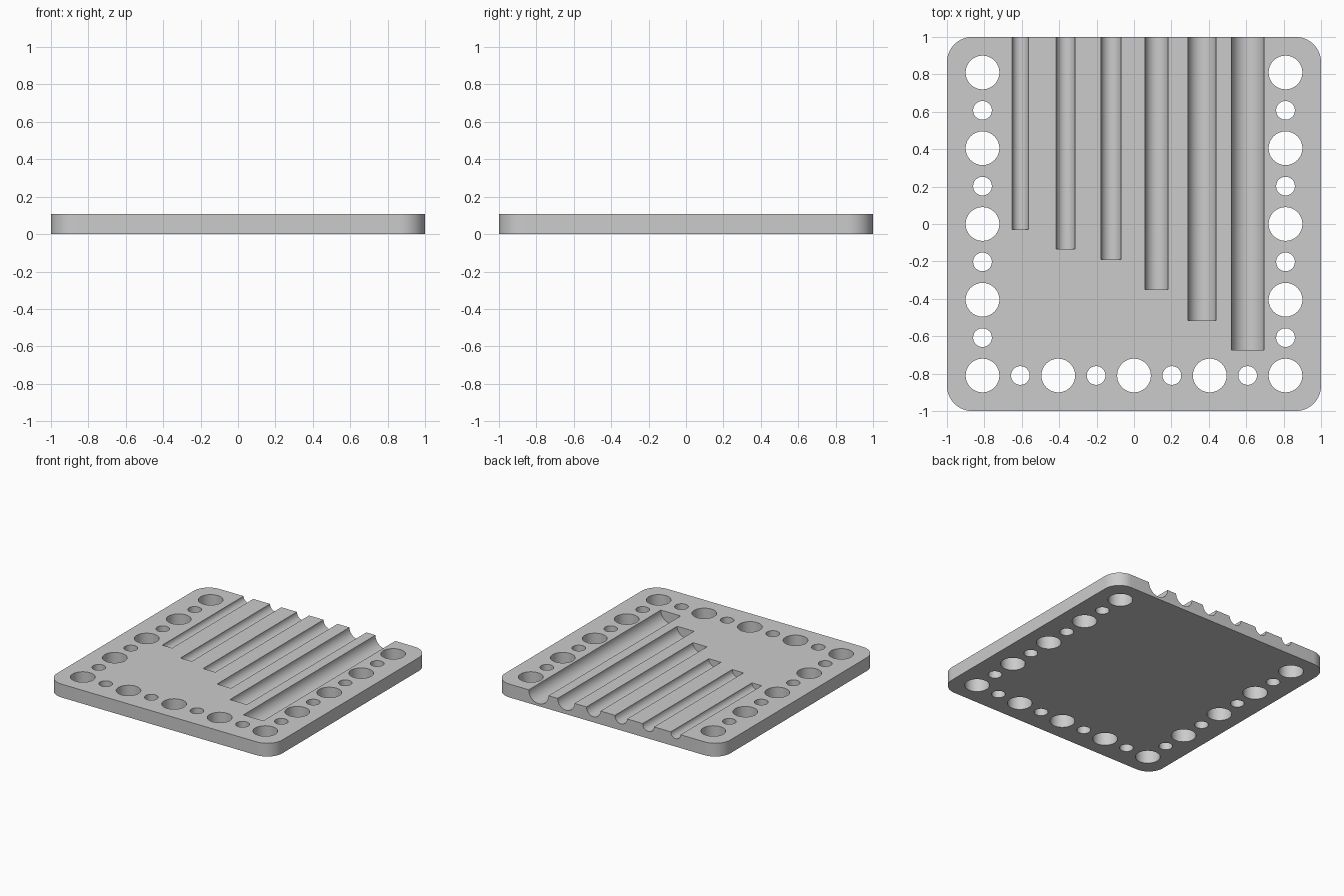
import bpy, bmesh
from math import radians, cos, sin, pi
from mathutils import Matrix

if "Cube" in bpy.data.objects:
    bpy.data.objects.remove(bpy.data.objects["Cube"])

THICK = 0.107
CORNER = 0.135
PITCH = 0.2025

grey = bpy.data.materials.new("light_grey")
grey.use_nodes = True
grey.diffuse_color = (0.6, 0.6, 0.6, 1)
grey.node_tree.nodes["Principled BSDF"].inputs["Base Color"].default_value = (0.6, 0.6, 0.6, 1)


def make_object(name, bm):
    bmesh.ops.recalc_face_normals(bm, faces=bm.faces)
    mesh = bpy.data.meshes.new(name)
    bm.to_mesh(mesh)
    bm.free()
    mesh.materials.append(grey)
    obj = bpy.data.objects.new(name, mesh)
    bpy.context.collection.objects.link(obj)
    return obj


def add_cylinder(bm, radius, length, matrix):
    bmesh.ops.create_cone(bm, cap_ends=True, segments=64, radius1=radius,
                          radius2=radius, depth=length, matrix=matrix)


# Rounded square plate, extruded from its outline
bm = bmesh.new()
outline = []
inner = 1 - CORNER
for quarter, (sx, sy) in enumerate([(1, 1), (-1, 1), (-1, -1), (1, -1)]):
    for i in range(17):
        a = (quarter + i / 16) * pi / 2
        outline.append(bm.verts.new((sx * inner + CORNER * cos(a),
                                     sy * inner + CORNER * sin(a), 0)))
base = bm.faces.new(outline)
top = bmesh.ops.extrude_face_region(bm, geom=[base])["geom"]
bmesh.ops.translate(bm, vec=(0, 0, THICK),
                    verts=[v for v in top if isinstance(v, bmesh.types.BMVert)])
plate = make_object("plate", bm)

# Through holes, alternating large and small along three sides
bm = bmesh.new()
for i in range(-4, 5):
    radius = 0.09 if i % 2 == 0 else 0.05
    spots = [(i, -4)]
    if i > -4:
        spots += [(-4, i), (4, i)]
    for x, y in spots:
        add_cylinder(bm, radius, 0.5, Matrix.Translation((x * PITCH, y * PITCH, 0)))
holes = make_object("hole_cutter", bm)

# Half-round grooves open at the back: centre x, radius, front end y
grooves = [(-0.608, 0.043, -0.03), (-0.366, 0.050, -0.135), (-0.123, 0.054, -0.19),
           (0.121, 0.062, -0.35), (0.364, 0.075, -0.515), (0.608, 0.088, -0.675)]
bm = bmesh.new()
for x, radius, front in grooves:
    length = 1.2 - front
    add_cylinder(bm, radius, length,
                 Matrix.Translation((x, front + length / 2, THICK))
                 @ Matrix.Rotation(radians(90), 4, "X"))
channels = make_object("groove_cutter", bm)

# Cut the plate
bpy.context.view_layer.objects.active = plate
for cutter in (holes, channels):
    mod = plate.modifiers.new(cutter.name, "BOOLEAN")
    mod.operation = "DIFFERENCE"
    mod.solver = "EXACT"
    mod.object = cutter
    bpy.ops.object.modifier_apply(modifier=mod.name)
    bpy.data.objects.remove(cutter)

bpy.ops.object.select_all(action="DESELECT")
plate.select_set(True)
bpy.ops.object.shade_smooth_by_angle(angle=radians(30))
